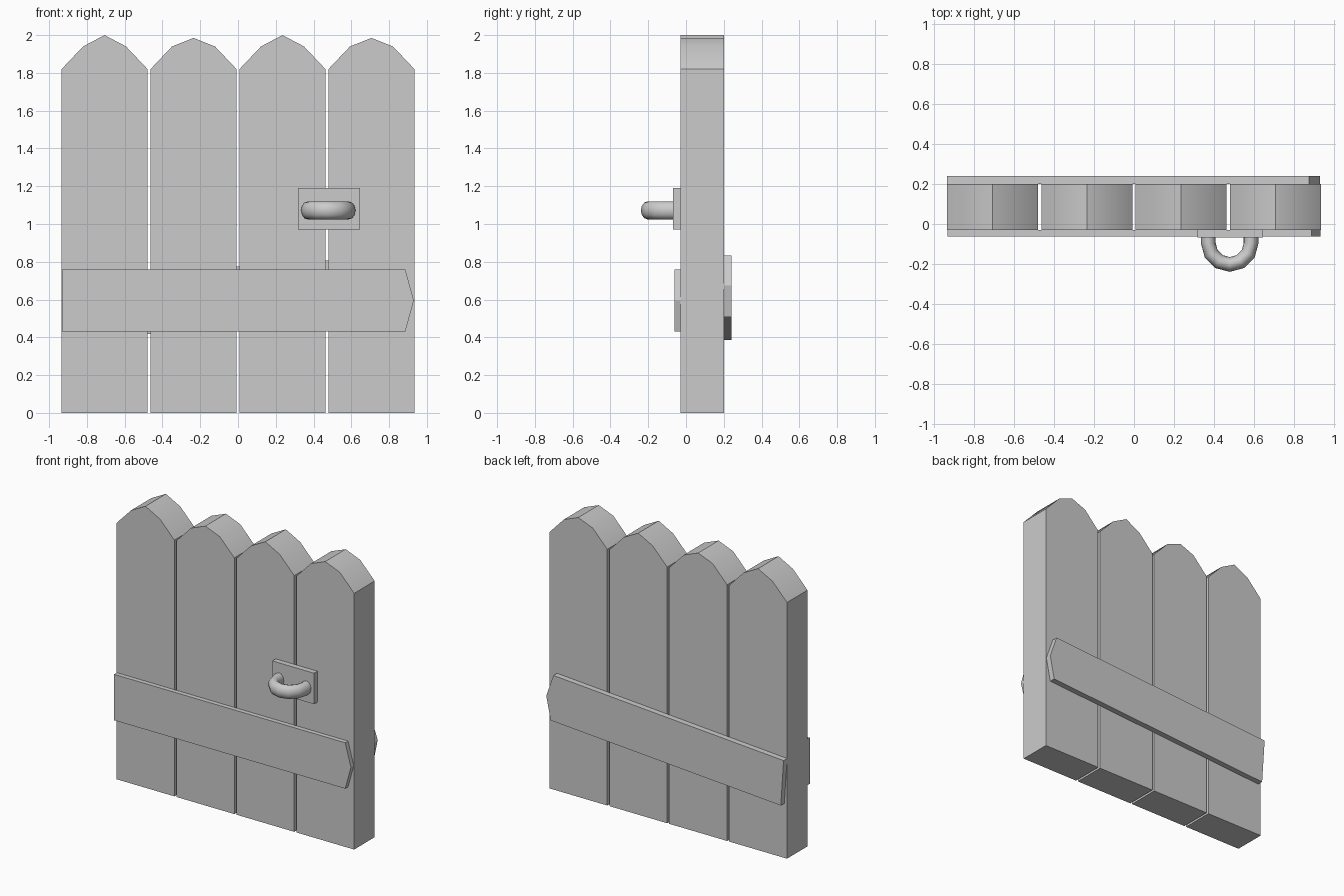
import bpy, math
from mathutils import Matrix, Vector

if "Cube" in bpy.data.objects:
    bpy.data.objects.remove(bpy.data.objects["Cube"])


def make(name, verts, faces, angle=30):
    mesh = bpy.data.meshes.new(name)
    mesh.from_pydata(verts, [], faces)
    ob = bpy.data.objects.new(name, mesh)
    bpy.context.collection.objects.link(ob)
    bpy.ops.object.select_all(action='DESELECT')
    ob.select_set(True)
    bpy.context.view_layer.objects.active = ob
    bpy.ops.object.mode_set(mode='EDIT')
    bpy.ops.mesh.select_all(action='SELECT')
    bpy.ops.mesh.normals_make_consistent(inside=False)
    bpy.ops.object.mode_set(mode='OBJECT')
    bpy.ops.object.shade_smooth_by_angle(angle=math.radians(angle))
    return ob


def extrude_xz(name, outline, y0, y1):
    """Solid from an (x, z) outline, running from y0 to y1."""
    n = len(outline)
    verts = [(x, y, z) for y in (y0, y1) for x, z in outline]
    faces = [tuple(range(n)), tuple(range(2 * n - 1, n - 1, -1))]
    faces += [(i, (i + 1) % n, (i + 1) % n + n, i + n) for i in range(n)]
    return make(name, verts, faces)


# Four upright planks with pointed, slightly rounded tops
HALF = 0.2275
for i, peak in enumerate((2.0, 1.985, 2.0, 1.985)):
    cx = -0.7065 + i * 0.471
    outline = [(-HALF, 0), (HALF, 0), (HALF, 1.82), (HALF / 2, 1.94),
               (0, peak), (-HALF / 2, 1.94), (-HALF, 1.82)]
    extrude_xz(f"plank_{i + 1}", [(cx + x, z) for x, z in outline], -0.03, 0.2)


# Cross boards with a pointed right end; the back one is tilted
def cross_board(name, cx, cz, tilt, length, y0, y1):
    h, a = 0.163, length / 2
    rot = Matrix.Rotation(tilt, 2)
    pts = [(-a, -h), (a - 0.045, -h), (a, 0), (a - 0.045, h), (-a, h)]
    pts = [rot @ Vector(p) for p in pts]
    extrude_xz(name, [(cx + p.x, cz + p.y) for p in pts], y0, y1)


cross_board("front_board", 0, 0.595, 0, 1.862, -0.062, -0.03)
cross_board("back_board", 0.003, 0.612, 0.067, 1.858, 0.2, 0.24)

# Handle plate
extrude_xz("handle_plate", [(0.317, 0.97), (0.645, 0.97), (0.645, 1.19), (0.317, 1.19)],
           -0.068, -0.03)

# Handle: half ring with oval section, ends sunk into the plate
CX, CY, CZ, R = 0.478, -0.095, 1.072, 0.107
STEPS, SIDES = 6, 12
path = [(CX + R, -0.045, 0.0)]
path += [(CX + R * math.cos(t), CY - R * math.sin(t), t)
         for t in (math.pi * k / STEPS for k in range(STEPS + 1))]
path += [(CX - R, -0.045, math.pi)]
verts, faces = [], []
for px, py, t in path:
    for s in range(SIDES):
        u = 2 * math.pi * s / SIDES
        r = 0.037 * math.cos(u)
        verts.append((px + r * math.cos(t), py - r * math.sin(t), CZ + 0.048 * math.sin(u)))
for k in range(len(path) - 1):
    for s in range(SIDES):
        a, b = k * SIDES + s, k * SIDES + (s + 1) % SIDES
        faces.append((a, b, b + SIDES, a + SIDES))
last = (len(path) - 1) * SIDES
faces += [tuple(range(SIDES)), tuple(range(last, last + SIDES))]
make("ring_handle", verts, faces, 50)
